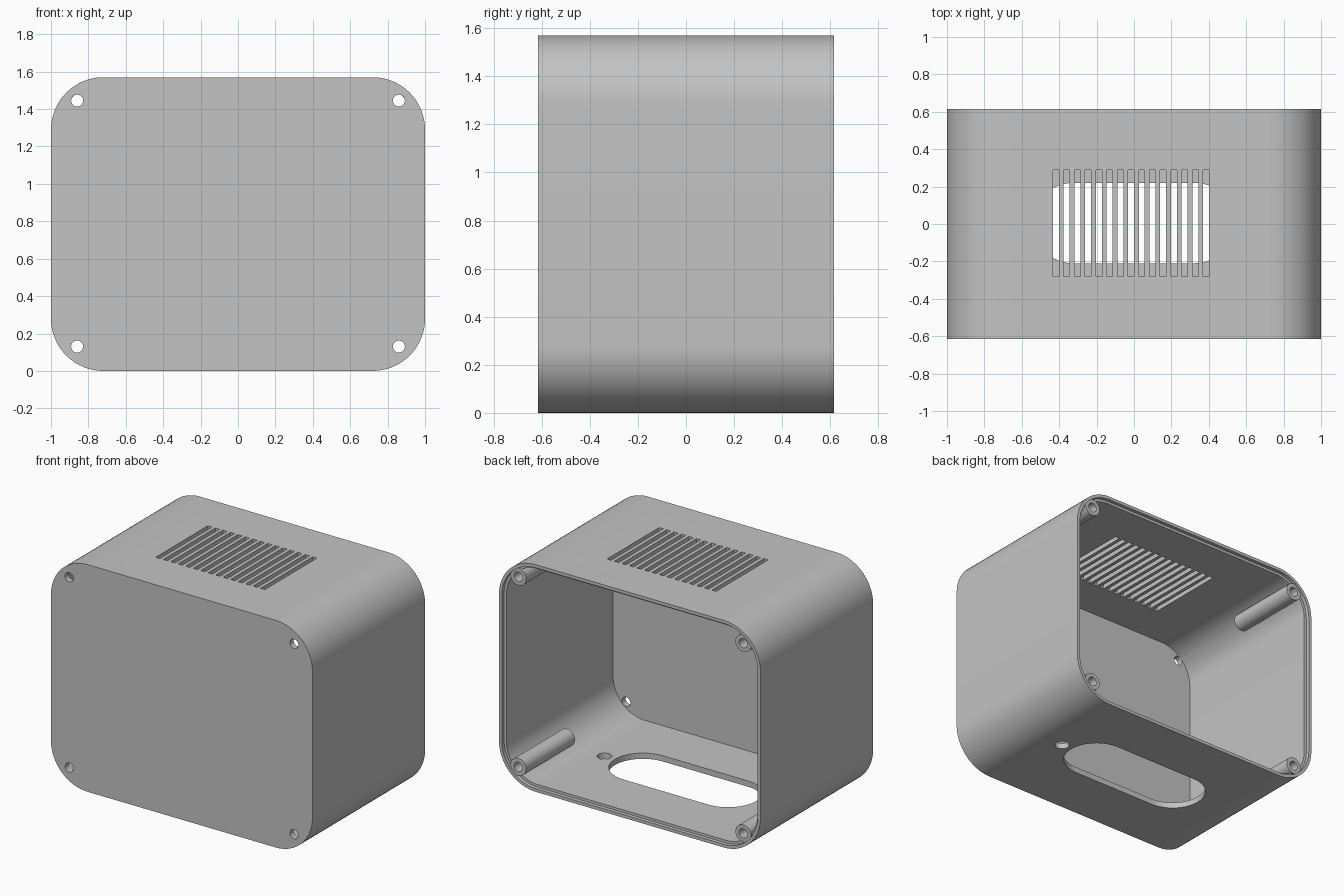
import bpy, bmesh, math
from mathutils import Vector

cube = bpy.data.objects.get("Cube")
if cube:
    bpy.data.objects.remove(cube, do_unlink=True)

HEIGHT, DEPTH, RADIUS = 1.57, 1.23, 0.28
BACK, MID = DEPTH / 2, HEIGHT / 2
WALL, LIP = 0.04, 0.022

grey = bpy.data.materials.new("plain grey")
grey.use_nodes = True
colour = (0.55, 0.55, 0.55, 1)
grey.diffuse_color = colour
grey.node_tree.nodes["Principled BSDF"].inputs["Base Color"].default_value = colour


def outline(cx, cy, w, h, r, steps=16):
    """Rounded rectangle; also gives circles, stadiums and plain rectangles."""
    pts = []
    for quarter, (sx, sy) in enumerate([(1, 1), (-1, 1), (-1, -1), (1, -1)]):
        for i in range(steps + 1):
            a = (quarter + i / steps) * math.pi / 2
            p = Vector((cx + sx * (w / 2 - r) + r * math.cos(a),
                        cy + sy * (h / 2 - r) + r * math.sin(a)))
            if not pts or (p - pts[-1]).length > 1e-5:
                pts.append(p)
    if (pts[0] - pts[-1]).length < 1e-5:
        pts.pop()
    return pts


def circle(cx, cy, r):
    return outline(cx, cy, 2 * r, 2 * r, r, 8)


def prism(bm, pts, axis, lo, hi):
    """Extrude a 2D outline along y (outline in xz) or z (outline in xy)."""
    def place(p, t):
        return (p.x, t, p.y) if axis == "y" else (p.x, p.y, t)
    rings = [[bm.verts.new(place(p, t)) for p in pts] for t in (lo, hi)]
    faces = [bm.faces.new(ring) for ring in rings]
    for i in range(len(pts)):
        j = (i + 1) % len(pts)
        faces.append(bm.faces.new((rings[0][i], rings[0][j], rings[1][j], rings[1][i])))
    bmesh.ops.recalc_face_normals(bm, faces=faces)


def make(name, bm):
    mesh = bpy.data.meshes.new(name)
    bm.to_mesh(mesh)
    bm.free()
    mesh.materials.append(grey)
    obj = bpy.data.objects.new(name, mesh)
    bpy.context.collection.objects.link(obj)
    return obj


def activate(obj):
    bpy.ops.object.select_all(action="DESELECT")
    obj.select_set(True)
    bpy.context.view_layer.objects.active = obj


def cut(target, bm):
    """Subtract the prisms in bm from the target."""
    cutter = make("cutter", bm)
    cutter.hide_render = True
    activate(target)
    mod = target.modifiers.new("cut", "BOOLEAN")
    mod.operation, mod.solver, mod.object = "DIFFERENCE", "EXACT", cutter
    bpy.ops.object.modifier_apply(modifier=mod.name)
    bpy.data.objects.remove(cutter, do_unlink=True)


def inset_profile(d):
    return outline(0, MID, 2 - 2 * d, HEIGHT - 2 * d, RADIUS - d)


screws = [(x, z) for x in (-0.86, 0.86) for z in (0.13, 1.445)]

# Case body
bm = bmesh.new()
prism(bm, inset_profile(0), "y", -BACK, BACK)
case = make("case_shell", bm)

# Hollow inside and stepped rim at the open back
for inset, start in ((WALL, -BACK + WALL), (LIP, BACK - 0.025)):
    bm = bmesh.new()
    prism(bm, inset_profile(inset), "y", start, BACK + 0.1)
    cut(case, bm)

# Openings: top vents, bottom window, cable hole, front screw holes
bm = bmesh.new()
for i in range(15):
    prism(bm, outline(-0.417 + i * 0.0573, 0.005, 0.032, 0.57, 0, 1),
          "z", HEIGHT - 0.1, HEIGHT + 0.1)
prism(bm, outline(0, 0.005, 1.08, 0.43, 0.215), "z", -0.1, 0.1)
prism(bm, circle(0.62, 0.005, 0.047), "z", -0.1, 0.1)
for x, z in screws:
    prism(bm, circle(x, z, 0.032), "y", -BACK - 0.1, -BACK + 0.1)
cut(case, bm)

# Screw posts in the back corners, bored right through
posts = []
for n, (x, z) in enumerate(screws):
    bm = bmesh.new()
    prism(bm, circle(x, z, 0.06), "y", 0.07, BACK - 0.012)
    post = make(f"screw_post_{n + 1}", bm)
    bm = bmesh.new()
    prism(bm, circle(x, z, 0.032), "y", 0, BACK + 0.1)
    cut(post, bm)
    posts.append(post)

for obj in [case] + posts:
    activate(obj)
    bpy.ops.object.shade_smooth_by_angle(angle=math.radians(30))
